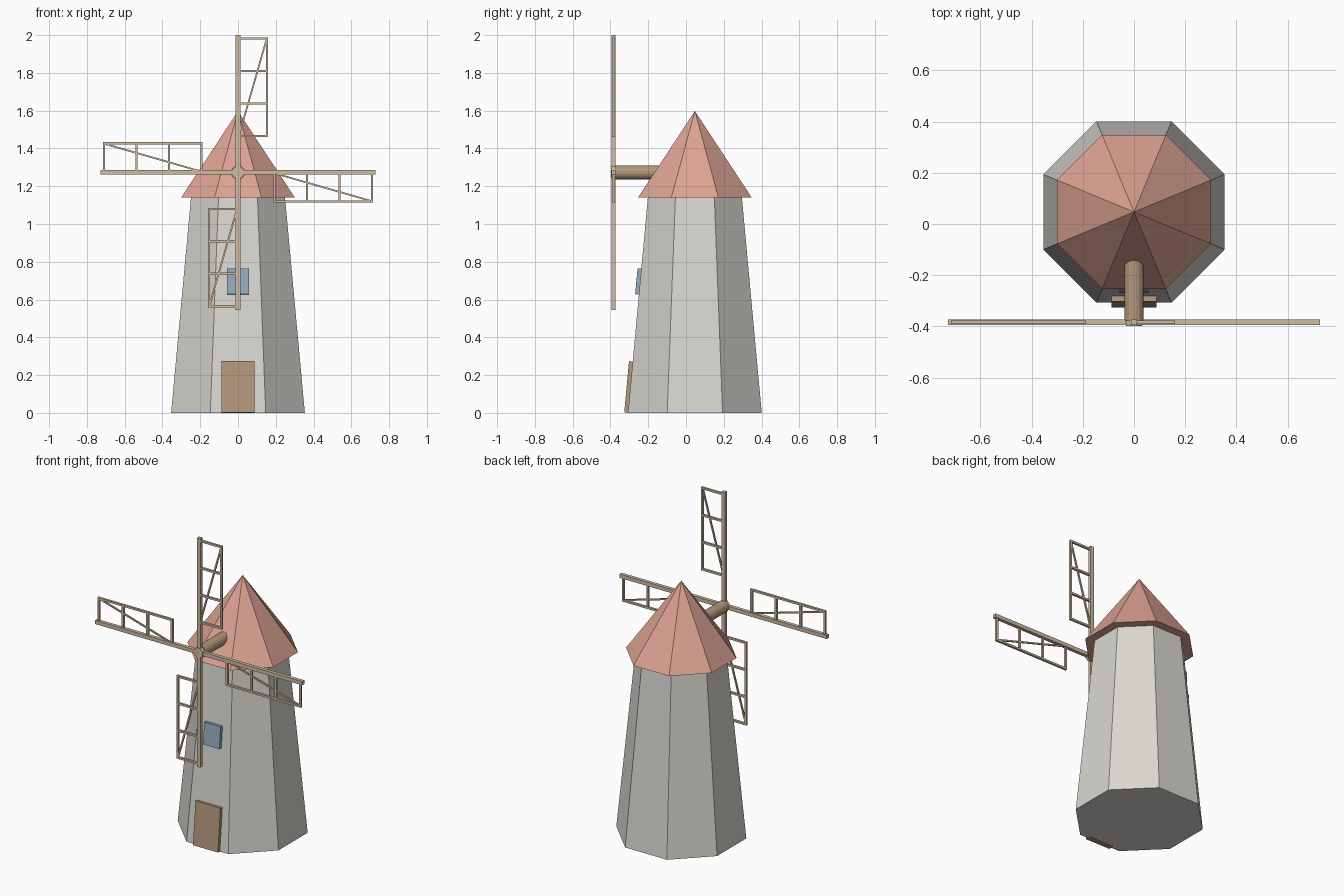
import bpy, bmesh, math
from mathutils import Matrix, Vector

if "Cube" in bpy.data.objects:
    bpy.data.objects.remove(bpy.data.objects["Cube"])

CY = 0.047                      # tower axis
HUB = Vector((0, -0.384, 1.273))  # sail centre


def material(name, rgb):
    m = bpy.data.materials.new(name)
    m.diffuse_color = (*rgb, 1)
    m.use_nodes = True
    m.node_tree.nodes["Principled BSDF"].inputs["Base Color"].default_value = m.diffuse_color
    return m


stone = material("stone", (0.70, 0.68, 0.63))
tile = material("tile", (0.72, 0.36, 0.29))
wood = material("wood", (0.45, 0.31, 0.20))
pale_wood = material("pale_wood", (0.62, 0.50, 0.36))
glass = material("glass", (0.30, 0.40, 0.52))


def finish(name, bm, mat):
    me = bpy.data.meshes.new(name)
    bm.to_mesh(me)
    bm.free()
    me.materials.append(mat)
    ob = bpy.data.objects.new(name, me)
    bpy.context.collection.objects.link(ob)
    return ob


def frustum(name, sides, r1, r2, depth, matrix, mat):
    bm = bmesh.new()
    spin = Matrix.Rotation(math.pi / sides, 4, 'Z')
    lift = Matrix.Translation((0, 0, depth / 2))
    bmesh.ops.create_cone(bm, cap_ends=True, segments=sides, radius1=r1,
                          radius2=r2, depth=depth, matrix=matrix @ lift @ spin)
    return finish(name, bm, mat)


def add_box(bm, size, matrix):
    bmesh.ops.create_cube(bm, size=1, matrix=matrix @ Matrix.Diagonal((*size, 1)))


# Octagonal tower and pointed roof (radii given across the flats)
k = 1 / math.cos(math.pi / 8)
frustum("tower", 8, 0.354 * k, 0.249 * k, 1.14,
        Matrix.Translation((0, CY, 0)), stone)
frustum("roof", 8, 0.301 * k, 0, 0.458,
        Matrix.Translation((0, CY, 1.14)), tile)

# Door and window lie flat against the sloping front wall
slope = (0.354 - 0.249) / 1.14


def wall_panel(name, width, height, z, mat):
    bm = bmesh.new()
    at = Matrix.Translation((0, CY - 0.354 + slope * z, z))
    tilt = Matrix.Rotation(-math.atan(slope), 4, 'X')
    add_box(bm, (width, 0.04, height),
            at @ tilt @ Matrix.Translation((0, 0, height / 2)))
    finish(name, bm, mat)


wall_panel("door", 0.175, 0.273, 0.0, wood)
wall_panel("window", 0.115, 0.137, 0.627, glass)

# Shaft runs from the sails into the roof
to_back = Matrix.Rotation(-math.pi / 2, 4, 'X')
frustum("sail_shaft", 16, 0.037, 0.037, 0.38,
        Matrix.Translation((0, -0.376, HUB.z)) @ to_back, wood)
frustum("sail_hub", 8, 0.033, 0.033, 0.03,
        Matrix.Translation((0, -0.398, HUB.z)) @ to_back, pale_wood)


# Bar between two points (x, z) in the sail plane
def bar(bm, frame, a, b, width, depth):
    a, b = Vector((a[0], 0, a[1])), Vector((b[0], 0, b[1]))
    d = b - a
    turn = Matrix.Rotation(math.atan2(d.x, d.z), 4, 'Y')
    add_box(bm, (width, depth, d.length),
            frame @ Matrix.Translation((a + b) / 2) @ turn)


# Four sails: stock, outer rail, four rungs and a diagonal brace
for i, side in enumerate(("top", "right", "bottom", "left")):
    frame = Matrix.Translation(HUB) @ Matrix.Rotation(i * math.pi / 2, 4, 'Y')
    bm = bmesh.new()
    bar(bm, frame, (0, 0), (0, 0.727), 0.024, 0.022)
    bar(bm, frame, (0.154, 0.187), (0.154, 0.715), 0.012, 0.014)
    for n in range(4):
        r = 0.193 + n * 0.172
        bar(bm, frame, (0, r), (0.16, r), 0.012, 0.014)
    bar(bm, frame, (0.005, 0.195), (0.152, 0.708), 0.009, 0.009)
    finish(side + "_sail", bm, pale_wood)
